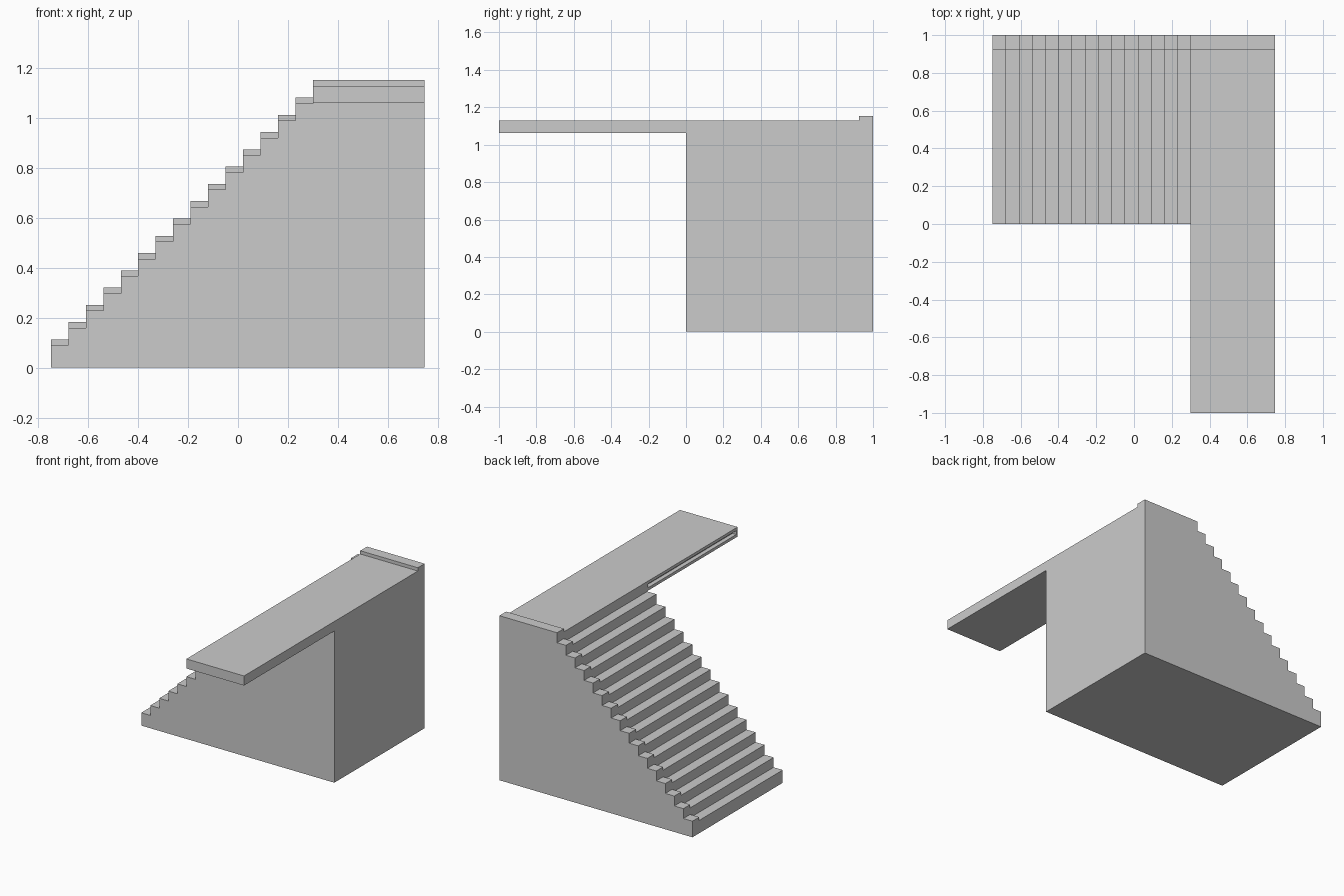
import bpy, bmesh

if "Cube" in bpy.data.objects:
    bpy.data.objects.remove(bpy.data.objects["Cube"])

STEPS = 15
X0, X1, X2 = -0.75, 0.30, 0.747      # stair foot, landing edge, back wall
RUN = (X1 - X0) / STEPS
RISE = (1.06 - 0.09) / (STEPS - 1)
DECK, UNDER, LIP = 1.13, 1.063, 0.023


def extrude_profile(name, loops, y0, y1):
    """Extrude one or more closed XZ outlines between y0 and y1."""
    bm = bmesh.new()
    for pts in loops:
        face = bm.faces.new([bm.verts.new((x, y0, z)) for x, z in pts])
        out = bmesh.ops.extrude_face_region(bm, geom=[face])
        verts = [v for v in out["geom"] if isinstance(v, bmesh.types.BMVert)]
        bmesh.ops.translate(bm, verts=verts, vec=(0, y1 - y0, 0))
    bmesh.ops.recalc_face_normals(bm, faces=bm.faces)
    mesh = bpy.data.meshes.new(name)
    bm.to_mesh(mesh)
    bm.free()
    obj = bpy.data.objects.new(name, mesh)
    bpy.context.collection.objects.link(obj)
    return obj


def rect(xa, xb, za, zb):
    return [(xa, za), (xb, za), (xb, zb), (xa, zb)]


# Solid staircase with its landing
profile = [(X2, 0), (X0, 0)]
curbs = []
for i in range(STEPS):
    x, z = X0 + i * RUN, 0.09 + i * RISE
    profile += [(x, z), (x + RUN, z)]
    curbs.append(rect(x, x + RUN, z, z + LIP))
profile += [(X1, DECK), (X2, DECK)]
extrude_profile("staircase", [profile], 0, 1)

# Low curb along the back edge of every step and the landing
curbs.append(rect(X1, X2, DECK, DECK + LIP))
extrude_profile("back_curb", curbs, 0.925, 1)

# Overhanging walkway with a shallow slot in its stair-side edge
walkway = extrude_profile("walkway", [rect(X1, X2, UNDER, DECK)], -1, 0)
slot = extrude_profile("slot_cutter", [rect(X1 - 0.05, X1 + 0.03, 1.083, 1.11)], -0.985, -0.01)
slot.hide_render = True
slot.hide_viewport = True
cut = walkway.modifiers.new("slot", "BOOLEAN")
cut.operation = "DIFFERENCE"
cut.solver = "EXACT"
cut.object = slot
